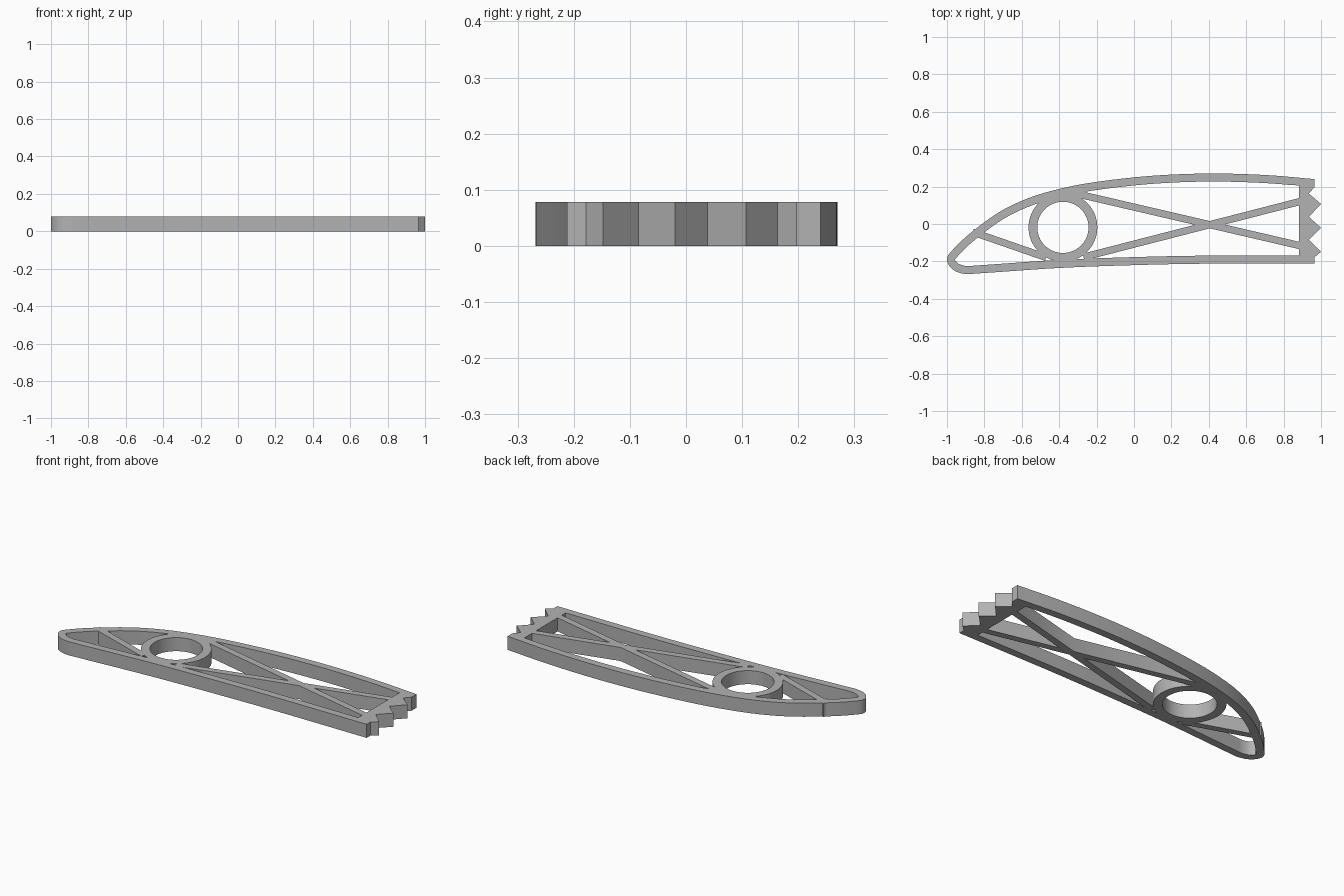
import bpy
import bmesh
from math import sin, cos, pi, atan2
from mathutils import Vector

HEIGHT = 0.078
WALL = 0.043
WEB_X = 0.882

cube = bpy.data.objects.get("Cube")
if cube:
    bpy.data.objects.remove(cube)

grey = bpy.data.materials.new("plain_grey")
grey.use_nodes = True
colour = (0.45, 0.45, 0.45, 1)
grey.diffuse_color = colour
grey.node_tree.nodes["Principled BSDF"].inputs["Base Color"].default_value = colour


def plate(name, loops):
    """Extrude closed 2D loops; loops inside the first become holes."""
    curve = bpy.data.curves.new(name, 'CURVE')
    curve.dimensions = '2D'
    curve.fill_mode = 'BOTH'
    curve.extrude = HEIGHT / 2
    for pts in loops:
        spline = curve.splines.new('POLY')
        spline.points.add(len(pts) - 1)
        for p, co in zip(spline.points, pts):
            p.co = (co[0], co[1], 0, 1)
        spline.use_cyclic_u = True
    temp = bpy.data.objects.new(name + "_outline", curve)
    bpy.context.collection.objects.link(temp)
    deps = bpy.context.evaluated_depsgraph_get()
    mesh = bpy.data.meshes.new_from_object(temp.evaluated_get(deps))
    bpy.data.objects.remove(temp)
    bm = bmesh.new()
    bm.from_mesh(mesh)
    bmesh.ops.remove_doubles(bm, verts=bm.verts, dist=1e-5)
    bmesh.ops.translate(bm, verts=bm.verts, vec=(0, 0, HEIGHT / 2))
    bmesh.ops.recalc_face_normals(bm, faces=bm.faces)
    bm.to_mesh(mesh)
    bm.free()
    mesh.materials.clear()
    mesh.materials.append(grey)
    obj = bpy.data.objects.new(name, mesh)
    bpy.context.collection.objects.link(obj)
    return obj


def smooth_path(keys, steps=6):
    """Catmull-Rom path through the key points."""
    k = [Vector(p) for p in keys]
    k = [2 * k[0] - k[1]] + k + [2 * k[-1] - k[-2]]
    path = []
    for a, b, c, d in zip(k, k[1:], k[2:], k[3:]):
        for i in range(steps):
            t = i / steps
            path.append(0.5 * (2 * b + (c - a) * t + (2 * a - 5 * b + 4 * c - d) * t ** 2
                               + (3 * b - a - 3 * c + d) * t ** 3))
    return path + [k[-2]]


def inset(path, dist):
    result = []
    for i, p in enumerate(path):
        d = (path[min(i + 1, len(path) - 1)] - path[max(i - 1, 0)]).normalized()
        result.append(p + Vector((-d.y, d.x)) * dist)
    return result


def circle(centre, radius, n=64):
    return [(centre[0] + radius * cos(2 * pi * i / n),
             centre[1] + radius * sin(2 * pi * i / n)) for i in range(n)]


def strut(name, a, b, width):
    a, b = Vector(a), Vector(b)
    d = (b - a).normalized()
    n = Vector((-d.y, d.x)) * width / 2
    return plate(name, [[a - n, b - n, b + n, a + n]])


# Rim: aerofoil outline with a toothed tail and one large opening
skin = smooth_path([(0.965, 0.24), (0.7, 0.262), (0.4, 0.27), (0.1, 0.258), (-0.18, 0.228),
                    (-0.38, 0.192), (-0.56, 0.14), (-0.72, 0.064), (-0.87, -0.045),
                    (-0.96, -0.128), (-1.0, -0.185), (-0.975, -0.238), (-0.91, -0.266),
                    (-0.8, -0.262), (-0.4, -0.235), (0, -0.22), (0.4, -0.212), (0.965, -0.212)])
teeth = [(0.965, -0.178), (1, -0.148), (0.935, -0.085), (1, -0.02), (0.935, 0.038),
         (1, 0.107), (0.935, 0.163), (0.965, 0.197)]
opening = [p for p in inset(skin, WALL) if p.x < WEB_X - 0.01]
opening = [(WEB_X, 0.206)] + opening + [(WEB_X, -0.169)]
rib = plate("aerofoil_rib", [skin + teeth, opening])

# Spar ring and bracing, merged into the rim
hub = (-0.38, -0.018)
parts = [
    plate("spar_ring", [circle(hub, 0.184), circle(hub, 0.137)]),
    strut("falling_brace", (-0.33, 0.167), (0.91, -0.121), 0.038),
    strut("rising_brace", (-0.27, -0.177), (0.91, 0.126), 0.038),
    strut("nose_brace", (-0.862, -0.043), (-0.47, -0.179), 0.038),
]
bpy.context.view_layer.objects.active = rib
for part in parts:
    mod = rib.modifiers.new(part.name, 'BOOLEAN')
    mod.operation = 'UNION'
    mod.solver = 'EXACT'
    mod.object = part
    bpy.ops.object.modifier_apply(modifier=mod.name)
    bpy.data.objects.remove(part)

bpy.ops.object.select_all(action='DESELECT')
rib.select_set(True)
bpy.ops.object.shade_smooth_by_angle()
